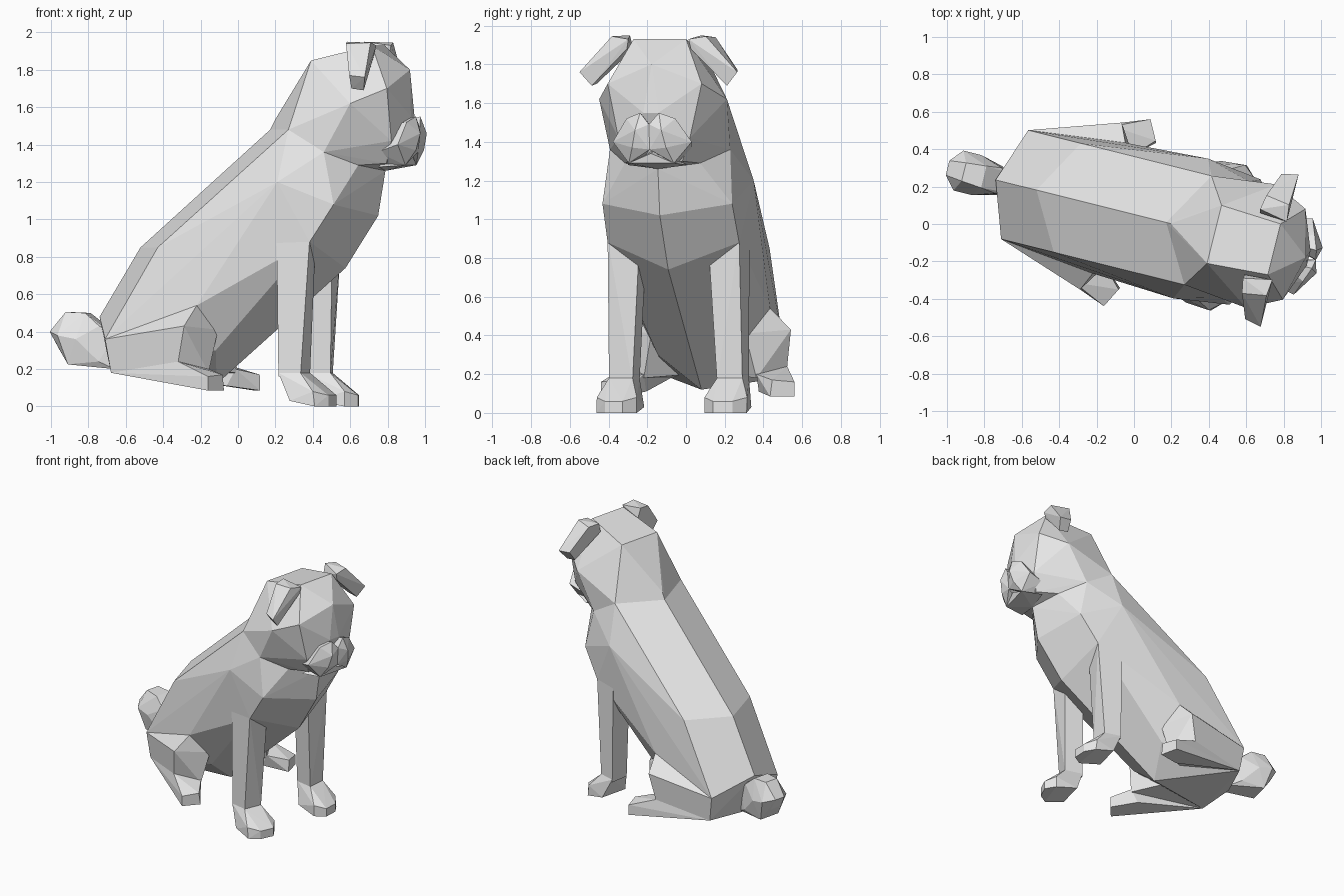
import bpy
import bmesh
import math
from mathutils import Matrix, Vector

default_cube = bpy.data.objects.get("Cube")
if default_cube:
    bpy.data.objects.remove(default_cube, do_unlink=True)

# One plain grey for the whole animal
grey = bpy.data.materials.new("light_grey")
grey.use_nodes = True
grey.diffuse_color = (0.8, 0.8, 0.8, 1)
shader = next(n for n in grey.node_tree.nodes if n.type == "BSDF_PRINCIPLED")
shader.inputs["Base Color"].default_value = grey.diffuse_color
shader.inputs["Roughness"].default_value = 0.8

# Parts are planned as (forward, outward, up), then the dog is turned a little
PLACE = Matrix.Rotation(math.radians(-14), 4, "Z") @ Matrix.Translation((0, 0.05, 0))


def faceted(name, points):
    """Make a flat-shaded faceted solid wrapped around its corner points."""
    bm = bmesh.new()
    for point in points:
        bm.verts.new(PLACE @ Vector(point))
    bmesh.ops.remove_doubles(bm, verts=bm.verts, dist=0.001)
    bmesh.ops.convex_hull(bm, input=bm.verts)
    loose = [v for v in bm.verts if not v.link_faces]
    bmesh.ops.delete(bm, geom=loose, context="VERTS")
    bmesh.ops.dissolve_limit(bm, angle_limit=math.radians(2),
                             verts=bm.verts, edges=bm.edges)
    bmesh.ops.recalc_face_normals(bm, faces=bm.faces)
    mesh = bpy.data.meshes.new(name)
    bm.to_mesh(mesh)
    bm.free()
    mesh.materials.append(grey)
    part = bpy.data.objects.new(name, mesh)
    bpy.context.collection.objects.link(part)
    return part


def flipped(points):
    return [(forward, -outward, up) for forward, outward, up in points]


def centred(name, half):
    """Symmetrical part described by its left half."""
    return faceted(name, half + flipped(half))


def paired(name, points):
    """Left part and its mirrored right twin."""
    faceted("left_" + name, points)
    faceted("right_" + name, flipped(points))


# Corners shared by neighbouring parts
nape = (.165, 0, 1.48)
shoulder_top = (.34, .3, 1.48)
jaw_corner = (.54, .32, 1.36)
jaw_side = (.7, .2, 1.29)
throat = (.8, 0, 1.26)
rump_side = (-.67, .3, .36)
rump_base = (-.64, .29, .18)
thigh_top = (-.15, .36, .54)
thigh_front = (-.06, .25, .41)
hock = (-.235, .43, .24)

# Torso: sloping back, deep chest and seated rump
centred("torso", [
    nape, shoulder_top, jaw_corner, jaw_side, throat,
    (-.55, 0, .85), (-.38, .3, .85),
    (-.775, 0, .48), rump_side, rump_base, (-.7, 0, .19),
    (.3, .385, 1.2), (.6, .345, 1.08), (.76, 0, 1.02),
    (.47, .35, .88), (.29, .36, .89), (.58, 0, .74),
    thigh_top, (-.08, .22, .3), (-.13, 0, .12),
])

# Head: skull, brow and cheeks
centred("head", [
    nape, shoulder_top, jaw_corner, jaw_side, throat,
    (.19, 0, 1.53), (.27, 0, 1.6),
    (.43, .16, 1.85), (.76, .14, 1.93),
    (.935, 0, 1.8), (.87, .25, 1.7), (.69, .34, 1.62),
    (.95, .04, 1.55), (.88, .19, 1.42), (.84, .14, 1.3),
])

# Muzzle: two drooping lips with a small chin between them
paired("muzzle", [
    (.98, .05, 1.55), (.95, .13, 1.52), (.92, .21, 1.4),
    (.94, .12, 1.29), (.99, 0, 1.49), (1.01, .07, 1.46),
    (.98, 0, 1.36), (.99, .09, 1.37),
    (.8, .05, 1.5), (.8, .18, 1.36), (.8, .1, 1.28),
])
centred("chin", [
    (.94, .12, 1.29), (.95, 0, 1.34), (.8, .16, 1.28), throat, (.85, 0, 1.36),
])

# Ears: folded slabs leaning outwards
paired("ear", [
    (.635, .19, 1.95), (.79, .16, 1.93), (.65, .27, 1.94), (.78, .25, 1.945),
    (.79, .42, 1.76), (.7, .4, 1.77), (.77, .36, 1.69), (.7, .35, 1.7),
    (.64, .17, 1.88), (.78, .17, 1.88),
])

# Front legs: tapering posts
paired("front_leg", [
    (.29, .36, .92), (.47, .35, .9), (.46, .185, .85), (.32, .185, .8),
    (.3, .36, .16), (.42, .355, .16), (.44, .225, .16), (.31, .22, .16),
])

# Front paws: low wedges
paired("front_paw", [
    (.3, .36, .18), (.42, .355, .18), (.44, .225, .18), (.31, .22, .18),
    (.37, .39, .03), (.37, .18, .03),
    (.5, .4, .08), (.57, .34, .06), (.59, .24, .06), (.53, .18, .08),
    (.51, .4, 0), (.57, .34, 0), (.59, .24, 0), (.53, .18, 0),
])

# Haunches: folded thighs against the flanks
paired("thigh", [
    rump_side, rump_base, thigh_top, thigh_front, hock,
    (-.195, .46, .43), (-.1, .3, .18), (-.3, .1, .2),
])

# Hind feet: long flat wedges turned outwards
paired("hind_foot", [
    rump_base, hock, (-.1, .3, .2), (-.15, .3, .11),
    (-.05, .515, .16), (.005, .41, .17), (-.05, .515, .085), (.01, .4, .085),
])

# Tail: short faceted stub
centred("tail", [
    (-.68, .05, .2), (-.68, .05, .38), (-.76, .08, .24), (-.76, .07, .43),
    (-.84, .06, .5), (-.95, .05, .505), (-.88, .11, .36), (-.98, .11, .38),
    (-1.04, .04, .4), (-.93, .08, .225), (-.99, .04, .31),
])
